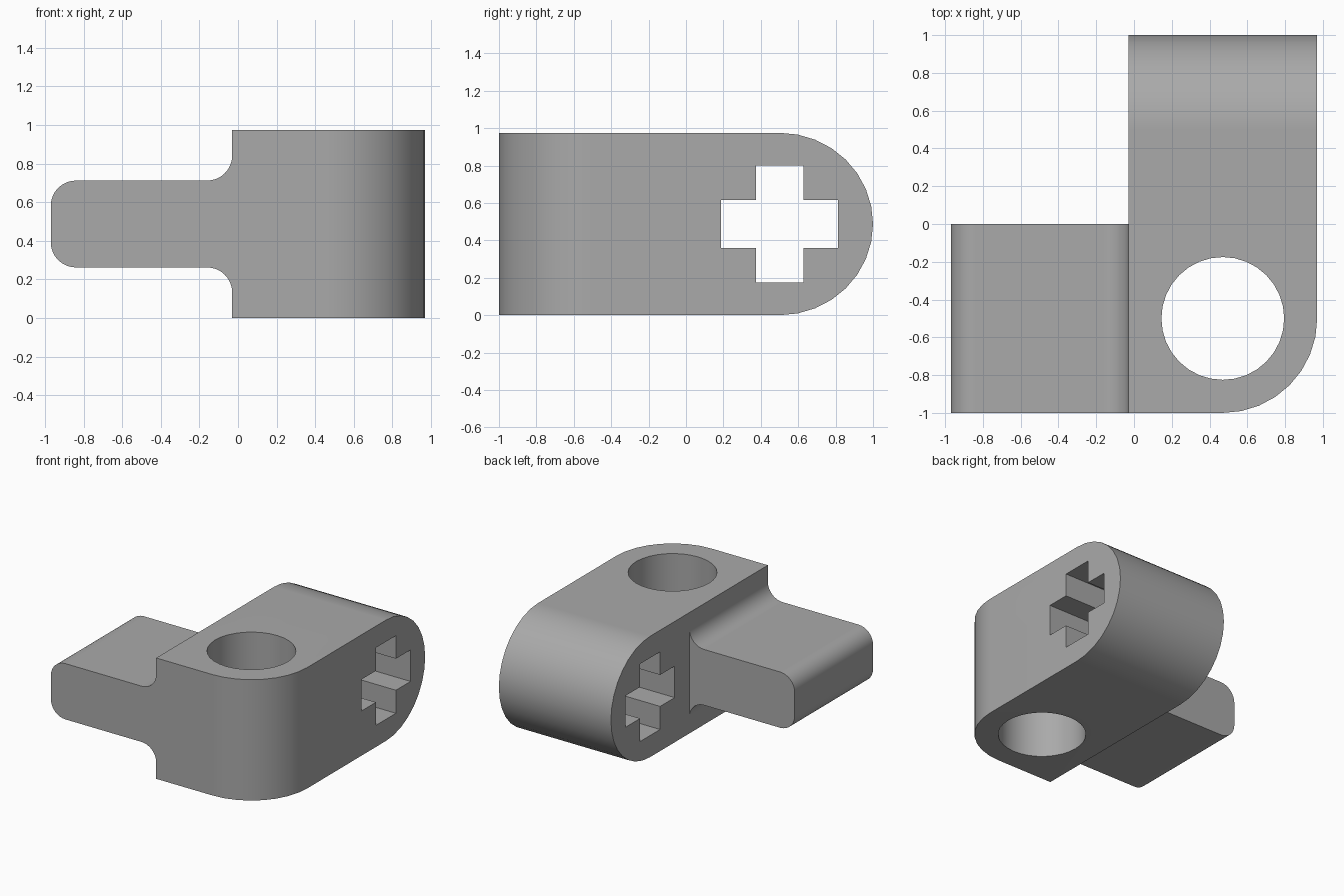
import bpy, bmesh
from math import sin, cos, pi, radians
from mathutils import Vector

cube = bpy.data.objects.get("Cube")
if cube:
    bpy.data.objects.remove(cube, do_unlink=True)

# Single plain grey plastic
grey = bpy.data.materials.new("grey plastic")
grey.use_nodes = True
colour = (0.40, 0.40, 0.40, 1)
grey.diffuse_color = colour
grey.node_tree.nodes["Principled BSDF"].inputs["Base Color"].default_value = colour


def arc(cx, cy, rx, ry, start, end, steps):
    """Points along an elliptical arc, angles in degrees."""
    angles = [radians(start + (end - start) * i / steps) for i in range(steps + 1)]
    return [(cx + rx * cos(a), cy + ry * sin(a)) for a in angles]


def prism(name, outline, axis, low, high):
    """Extrude a closed 2D outline along the x, y or z axis."""
    place = {"x": lambda u, v, d: (d, u, v),
             "y": lambda u, v, d: (u, d, v),
             "z": lambda u, v, d: (u, v, d)}[axis]
    bm = bmesh.new()
    base = bm.faces.new([bm.verts.new(place(u, v, low)) for u, v in outline])
    moved = bmesh.ops.extrude_face_region(bm, geom=[base], use_keep_orig=True)
    verts = [g for g in moved["geom"] if isinstance(g, bmesh.types.BMVert)]
    bmesh.ops.translate(bm, verts=verts, vec=Vector(place(0, 0, high - low)))
    bmesh.ops.recalc_face_normals(bm, faces=bm.faces)
    mesh = bpy.data.meshes.new(name)
    bm.to_mesh(mesh)
    bm.free()
    mesh.materials.append(grey)
    obj = bpy.data.objects.new(name, mesh)
    bpy.context.collection.objects.link(obj)
    return obj


def combine(target, other, operation):
    """Apply an exact boolean and discard the helper."""
    bpy.context.view_layer.objects.active = target
    mod = target.modifiers.new(operation, "BOOLEAN")
    mod.operation, mod.solver, mod.object = operation, "EXACT", other
    bpy.ops.object.modifier_apply(modifier=mod.name)
    bpy.data.objects.remove(other, do_unlink=True)


left, right, height = -0.03, 0.97, 0.975
mid, cx = height / 2, 0.47

# Main block: plan outline with one rounded corner, trimmed to a rounded back end
plan = [(left, 1.2), (left, -1)] + arc(cx, -0.5, 0.5, 0.5, -90, 0, 8) + [(right, 1.2)]
body = prism("connector_body", plan, "z", -0.2, height + 0.2)
side = [(-1.2, height), (-1.2, 0)] + arc(0.5, mid, 0.5, mid, -90, 90, 16)
combine(body, prism("side_trim", side, "x", -0.5, 1.5), "INTERSECT")

# Side arm: lower half profile with rounded tip and fillet, mirrored to the upper half
r, half, tip = 0.13, 0.225, -0.97
lower = arc(tip + r, mid - half + r, r, r, 180, 270, 8)
lower += arc(left - r, mid - half - r, r, r, 90, 0, 8)
lower.append((left + 0.1, mid - half - r))
upper = [(x, height - z) for x, z in reversed(lower)]
combine(body, prism("side_arm", lower + upper, "y", -1, 0), "UNION")

# Round pin hole
hole = arc(cx, -0.5, 0.325, 0.325, 0, 360, 32)[:-1]
combine(body, prism("pin_hole", hole, "z", -0.3, 1.3), "DIFFERENCE")

# Cross axle hole
a, b = 0.127, 0.313
quarter = [(b, -a), (b, a), (a, a)]
cross = []
for turn in range(4):
    c, s = round(cos(turn * pi / 2)), round(sin(turn * pi / 2))
    cross += [(0.5 + u * c - v * s, mid + u * s + v * c) for u, v in quarter]
combine(body, prism("axle_hole", cross, "x", -0.4, 1.4), "DIFFERENCE")

# Smooth curves, crisp edges
bpy.ops.object.select_all(action="DESELECT")
body.select_set(True)
bpy.context.view_layer.objects.active = body
bpy.ops.object.shade_smooth_by_angle(angle=radians(30))
weighted = body.modifiers.new("weighted normals", "WEIGHTED_NORMAL")
weighted.keep_sharp = True
